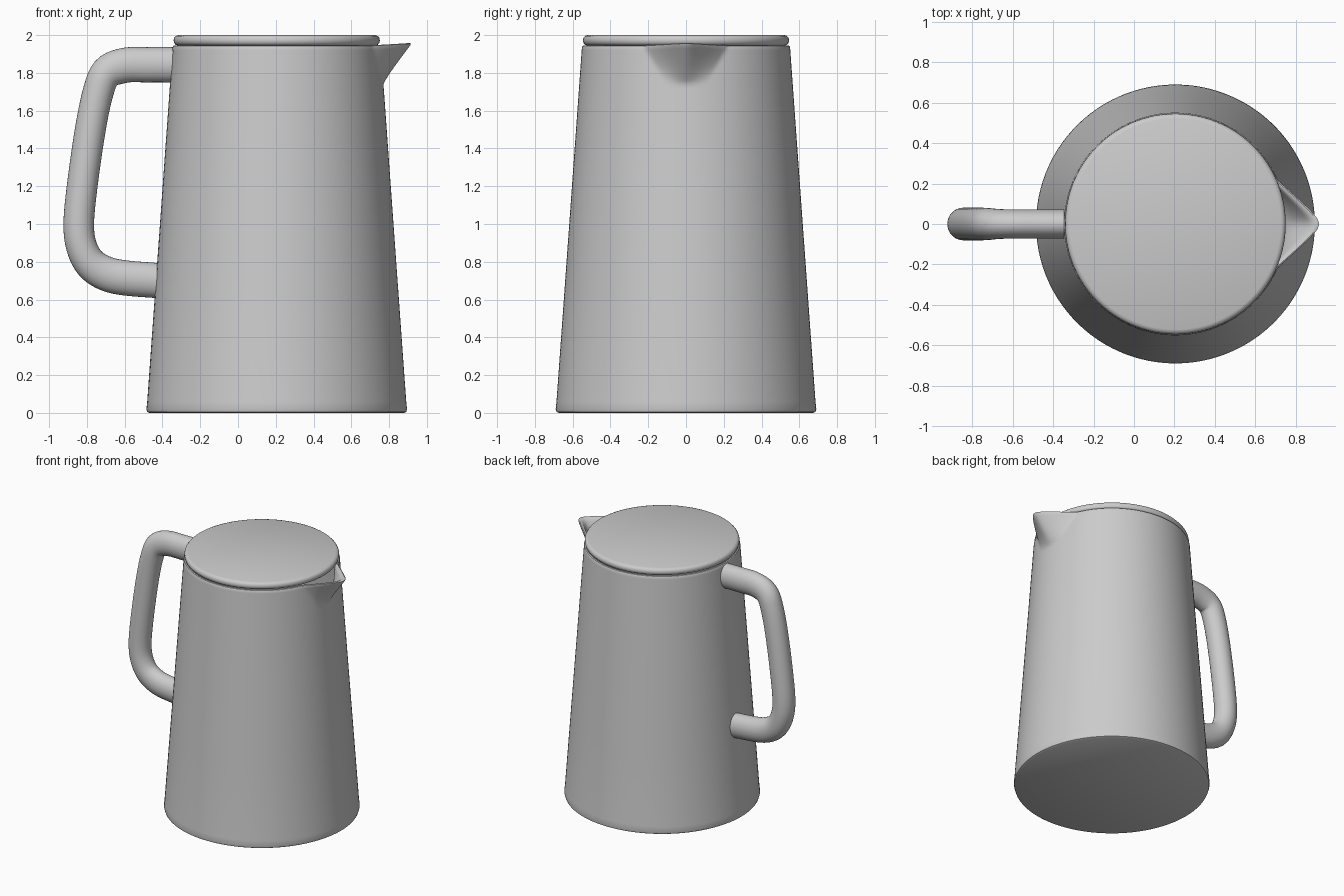
import bpy, bmesh
from math import sin, cos, pi, radians, sqrt
from mathutils import Vector

if "Cube" in bpy.data.objects:
    bpy.data.objects.remove(bpy.data.objects["Cube"])

AXIS_X = 0.205      # centre of the pot body

steel = bpy.data.materials.new("satin_grey")
steel.use_nodes = True
steel.diffuse_color = (0.6, 0.6, 0.6, 1)
steel.node_tree.nodes["Principled BSDF"].inputs["Base Color"].default_value = (0.6, 0.6, 0.6, 1)


def loft(name, rings, x=0.0):
    """Skin a list of closed rings, cap both ends and shade smooth."""
    bm = bmesh.new()
    loops = [[bm.verts.new(p) for p in ring] for ring in rings]
    n = len(loops[0])
    for a, b in zip(loops, loops[1:]):
        for i in range(n):
            j = (i + 1) % n
            bm.faces.new((a[i], a[j], b[j], b[i]))
    bm.faces.new(loops[0])
    bm.faces.new(loops[-1])
    bmesh.ops.recalc_face_normals(bm, faces=bm.faces)
    mesh = bpy.data.meshes.new(name)
    bm.to_mesh(mesh)
    bm.free()
    mesh.materials.append(steel)
    obj = bpy.data.objects.new(name, mesh)
    bpy.context.collection.objects.link(obj)
    obj.location.x = x
    bpy.ops.object.select_all(action="DESELECT")
    obj.select_set(True)
    bpy.context.view_layer.objects.active = obj
    bpy.ops.object.shade_smooth_by_angle(angle=radians(35))
    return obj


def wall_radius(z):
    return 0.69 - 0.14 * z / 1.95


def pot_ring(z, radius, inset=0.0, count=160):
    """Circle that is drawn out into a pouring lip near the top."""
    lift = min(max((z - 1.74) / 0.205, 0), 1)
    reach = radius + 0.165 * lift ** 1.15 - inset * 0.8
    half = radians(10 + 14 * lift)
    soft = 0.06
    slope = (reach / radius - cos(half)) / (sqrt(sin(half) ** 2 + soft ** 2) - soft)
    ring = []
    for i in range(count):
        t = 2 * pi * i / count - pi
        t -= 0.6 * sin(t)              # closer spacing around the lip
        r = radius
        if lift > 0 and abs(t) < half:
            r = max(r, reach / (cos(t) + slope * (sqrt(sin(t) ** 2 + soft ** 2) - soft)))
        rise = 0.012 * lift * max(0, (r - radius) / 0.16)
        ring.append((r * cos(t), r * sin(t), z + rise))
    return ring


# Pot body: outside wall, rim, then inside wall
body = [pot_ring(0, 0.675), pot_ring(0.006, 0.686), pot_ring(0.02, 0.69)]
heights = [0.06, 0.6, 1.2, 1.65] + [1.72 + 0.02 * i for i in range(11)] + [1.935]
body += [pot_ring(z, wall_radius(z)) for z in heights]
body += [pot_ring(1.943, 0.547), pot_ring(1.946, 0.54, 0.004),
         pot_ring(1.944, 0.532, 0.012), pot_ring(1.936, 0.526, 0.018)]
body += [pot_ring(z, wall_radius(z) - 0.026, 0.02) for z in reversed(heights[:-1])]
loft("pot_body", body, AXIS_X)

# Lid: thin disc with a rounded edge
lid = [(0.52, 1.944), (0.535, 1.949), (0.543, 1.958), (0.546, 1.972),
       (0.543, 1.986), (0.535, 1.995), (0.522, 2.0)]
loft("lid", [[(r * cos(2 * pi * i / 96), r * sin(2 * pi * i / 96), z) for i in range(96)]
             for r, z in lid], AXIS_X)

# Handle: oval tube swept along a smooth path in the xz plane
path = [Vector(p) for p in (
    (-0.335, 1.843), (-0.48, 1.843), (-0.60, 1.84), (-0.695, 1.80), (-0.74, 1.70),
    (-0.782, 1.5), (-0.825, 1.2), (-0.843, 1.0), (-0.828, 0.88), (-0.78, 0.79),
    (-0.70, 0.738), (-0.60, 0.715), (-0.42, 0.70))]
ends = [2 * path[0] - path[1]] + path + [2 * path[-1] - path[-2]]
line = []
for a, b, c, d in zip(ends, ends[1:], ends[2:], ends[3:]):
    for k in range(5):
        t = k / 5
        line.append(0.5 * (2 * b + (c - a) * t + (2 * a - 5 * b + 4 * c - d) * t * t
                           + (3 * b - a - 3 * c + d) * t ** 3))
line.append(path[-1])

rings = []
for i, p in enumerate(line):
    run = (line[min(i + 1, len(line) - 1)] - line[max(i - 1, 0)]).normalized()
    side = Vector((-run.y, run.x))
    flat = abs(run.x) ** 2            # taller, narrower section on the level arms
    tall, wide = 0.081 + 0.012 * flat, 0.081 - 0.009 * flat
    ring = []
    for j in range(32):
        w = 2 * pi * j / 32
        q = p + side * tall * cos(w)
        ring.append((q.x, wide * sin(w), q.y))
    rings.append(ring)
loft("handle", rings)
